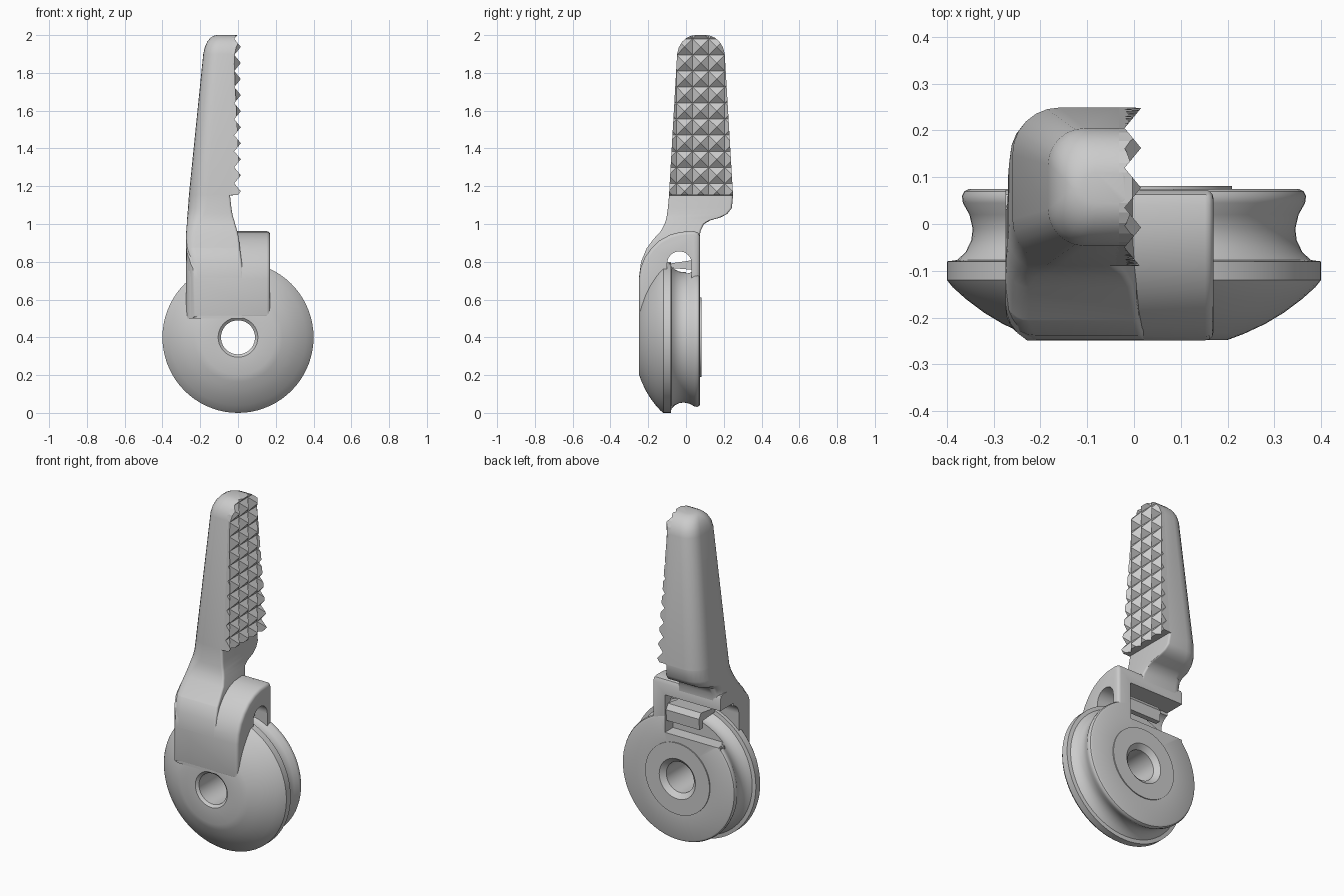
import bpy, bmesh, math

if "Cube" in bpy.data.objects:
    bpy.data.objects.remove(bpy.data.objects["Cube"])


def make(name, verts, faces):
    me = bpy.data.meshes.new(name)
    bm = bmesh.new()
    vs = [bm.verts.new(v) for v in verts]
    for f in faces:
        bm.faces.new([vs[i] for i in f])
    bmesh.ops.recalc_face_normals(bm, faces=bm.faces)
    bm.to_mesh(me)
    bm.free()
    ob = bpy.data.objects.new(name, me)
    bpy.context.collection.objects.link(ob)
    return ob


def skin(name, rings, closed=False):
    """Join equal-length rings of points; cap the ends unless closed."""
    n, m = len(rings[0]), len(rings)
    faces = [(i * n + j, i * n + (j + 1) % n, (i + 1) % m * n + (j + 1) % n, (i + 1) % m * n + j)
             for i in range(m if closed else m - 1) for j in range(n)]
    if not closed:
        faces += [tuple(range(n)), tuple(range((m - 1) * n, m * n))]
    return make(name, [p for r in rings for p in r], faces)


def prism(name, yz, x0, x1):
    return skin(name, [[(x, y, z) for y, z in yz] for x in (x0, x1)])


def section(z, xl, xr, y0, y1, r, r2=0.012, k=7):
    """Horizontal rounded section: radius r on the left, r2 on the right."""
    lim = 0.48 * min(xr - xl, y1 - y0)
    r, r2 = min(r, lim), min(r2, lim)
    corners = [(xr - r2, y1 - r2, r2, 0), (xl + r, y1 - r, r, 90),
               (xl + r, y0 + r, r, 180), (xr - r2, y0 + r2, r2, 270)]
    pts = []
    for cx, cy, rad, a0 in corners:
        for i in range(k):
            a = math.radians(a0 + 90 * i / (k - 1))
            pts.append((cx + rad * math.cos(a), cy + rad * math.sin(a), z))
    return pts


def apply_mods(ob):
    dg = bpy.context.evaluated_depsgraph_get()
    me = bpy.data.meshes.new_from_object(ob.evaluated_get(dg))
    ob.modifiers.clear()
    ob.data = me


def boolean(ob, other, op):
    m = ob.modifiers.new("cut", 'BOOLEAN')
    m.object, m.operation, m.solver = other, op, 'EXACT'
    apply_mods(ob)


def bevel(ob, width, segs, angle):
    b = ob.modifiers.new("bevel", 'BEVEL')
    b.width, b.segments, b.limit_method = width, segs, 'ANGLE'
    b.angle_limit = math.radians(angle)
    apply_mods(ob)


# Grooved wheel with domed front and bored centre (radius, y)
profile = [(0.09, -0.235), (0.105, -0.248), (0.2, -0.248), (0.235, -0.235), (0.28, -0.214), (0.32, -0.19),
           (0.36, -0.16), (0.388, -0.135), (0.4, -0.12), (0.4, -0.08), (0.378, -0.077),
           (0.36, -0.06), (0.348, -0.035), (0.345, -0.01), (0.352, 0.02), (0.366, 0.045),
           (0.368, 0.06), (0.363, 0.07), (0.353, 0.075), (0.21, 0.075), (0.21, 0.081),
           (0.118, 0.081), (0.09, 0.055)]
N = 72
wheel = skin("wheel", [[(r * math.cos(a), y, 0.4 + r * math.sin(a)) for r, y in profile]
                       for a in (2 * math.pi * i / N for i in range(N))], closed=True)

# Housing arching over the wheel
arch = [(-0.249, 0.5), (-0.249, 0.71), (-0.241, 0.765), (-0.22, 0.82), (-0.185, 0.87),
        (-0.14, 0.913), (-0.085, 0.943), (-0.03, 0.958), (0.04, 0.962), (0.063, 0.955),
        (0.073, 0.935), (0.073, 0.5)]
housing = prism("housing", arch, -0.3, 0.17)
bevel(housing, 0.018, 3, 60)
plan = skin("plan_helper", [section(z, -0.275, 0.3, -0.26, 0.3, 0.09) for z in (0.3, 1.2)])

# Cutters: rope channel across and window at the back
channel = prism("channel_cutter", [(-0.1, 0.4)] + [
    (-0.035 - 0.065 * math.cos(math.pi * i / 16), 0.79 + 0.065 * math.sin(math.pi * i / 16))
    for i in range(17)] + [(0.03, 0.4)], -0.5, 0.5)
window = prism("window_cutter", [(0.0, 0.65), (0.2, 0.65), (0.2, 0.87), (0.0, 0.87)], -0.265, 0.085)
side_window = prism("side_window_cutter", [(-0.05, 0.65), (0.2, 0.65), (0.2, 0.87), (-0.05, 0.87)], -0.4, 0.085)
boolean(housing, plan, 'INTERSECT')
boolean(housing, channel, 'DIFFERENCE')
boolean(housing, side_window, 'DIFFERENCE')
boolean(wheel, window, 'DIFFERENCE')

# Small jaw block inside the window
jaw = prism("jaw_block", [(-0.09, 0.768), (0.028, 0.758), (0.028, 0.715), (0.06, 0.715),
                          (0.065, 0.78), (0.045, 0.81), (-0.09, 0.79)], -0.13, 0.09)

# Neck and handle (z, left x, right x, front y, back y, corner radius)
rows = [(0.5, -0.275, 0.03, -0.2485, -0.105, 0.09), (0.72, -0.275, 0.03, -0.2485, -0.105, 0.09),
        (0.80, -0.275, 0.02, -0.238, -0.105, 0.09), (0.872, -0.275, 0.01, -0.208, -0.105, 0.08),
        (0.875, -0.275, 0.01, -0.205, 0.07, 0.05), (0.92, -0.275, 0.005, -0.172, 0.073, 0.05),
        (0.96, -0.274, -0.003, -0.135, 0.076, 0.05), (1.0, -0.271, -0.015, -0.113, 0.095, 0.06),
        (1.02, -0.27, -0.02, -0.107, 0.13, 0.07), (1.035, -0.269, -0.025, -0.103, 0.185, 0.08),
        (1.055, -0.267, -0.03, -0.1, 0.22, 0.09), (1.085, -0.265, -0.035, -0.096, 0.243, 0.1),
        (1.15, -0.26, -0.042, -0.09, 0.249, 0.1), (1.153, -0.26, -0.02, -0.09, 0.249, 0.1)]
outline = [(1.153, -0.09, 0.249), (1.9, -0.047, 0.205), (1.935, -0.038, 0.196), (1.965, -0.02, 0.178),
           (1.985, 0.002, 0.155), (1.996, 0.025, 0.13), (2.0, 0.045, 0.11)]
lefts = [-0.26, -0.184, -0.176, -0.163, -0.147, -0.13, -0.112]
rows += [(z, x, -0.02, a, b, 0.1) for (z, a, b), x in list(zip(outline, lefts))[1:]]
handle = skin("handle", [section(*r) for r in rows])

# Gripping face: grid of pyramids trimmed to the handle outline
P, NY, NZ = 0.085, 5, 11
Y0, Z0, XB, XT = -0.135, 1.13, -0.02, 0.015
verts, faces = [], []
for j in range(NZ + 1):
    for i in range(NY + 1):
        verts.append((XB, Y0 + i * P, Z0 + j * P))
for j in range(NZ):
    for i in range(NY):
        a = j * (NY + 1) + i
        ring = [a, a + 1, a + NY + 2, a + NY + 1]
        verts.append((XT, Y0 + (i + .5) * P, Z0 + (j + .5) * P))
        faces += [(ring[k], ring[(k + 1) % 4], len(verts) - 1) for k in range(4)]
edge = ([i for i in range(NY + 1)] + [j * (NY + 1) + NY for j in range(1, NZ + 1)]
        + [NZ * (NY + 1) + i for i in range(NY - 1, -1, -1)]
        + [j * (NY + 1) for j in range(NZ - 1, 0, -1)])
base = len(verts)
verts += [(XB - 0.03, verts[i][1], verts[i][2]) for i in edge]
E = len(edge)
faces += [(edge[k], edge[(k + 1) % E], base + (k + 1) % E, base + k) for k in range(E)]
faces.append(tuple(range(base, base + E)))
teeth = make("grip_teeth", verts, faces)
trim = prism("trim_helper", [(a, z) for z, a, b in outline] + [(b, z) for z, a, b in reversed(outline)],
             -0.04, 0.1)
boolean(teeth, trim, 'INTERSECT')

# Remove helpers and shade
for ob in (plan, channel, window, side_window, trim):
    bpy.data.objects.remove(ob)
bpy.ops.object.select_all(action='DESELECT')
for ob in (wheel, housing, handle):
    ob.select_set(True)
bpy.context.view_layer.objects.active = wheel
bpy.ops.object.shade_smooth_by_angle(angle=math.radians(35))
